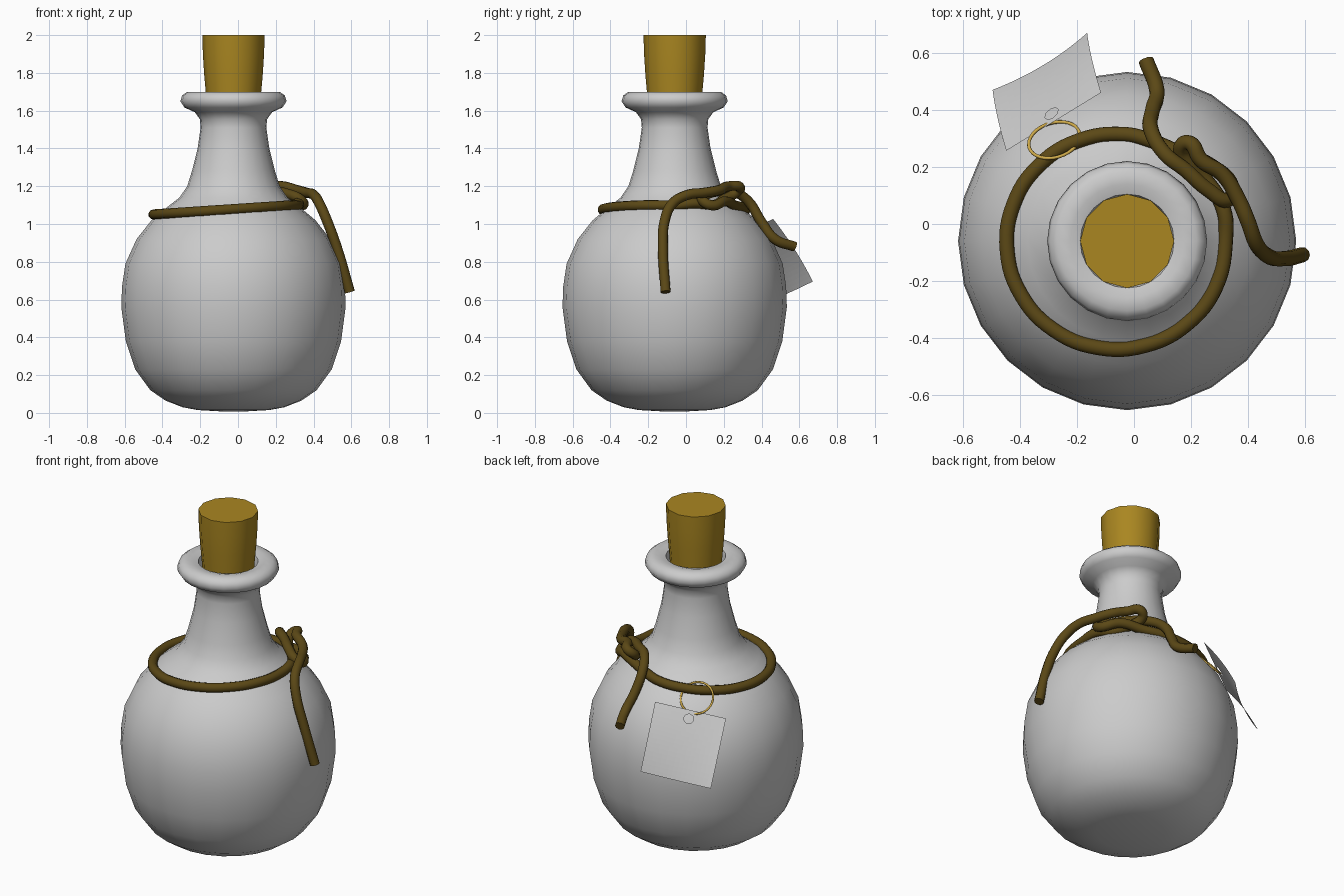
import bpy, bmesh, math
from mathutils import Vector

if "Cube" in bpy.data.objects:
    bpy.data.objects.remove(bpy.data.objects["Cube"])

CX, CY = -0.024, -0.06   # bottle axis


def material(name, col):
    m = bpy.data.materials.new(name)
    m.diffuse_color = (*col, 1)
    m.use_nodes = True
    m.node_tree.nodes["Principled BSDF"].inputs["Base Color"].default_value = m.diffuse_color
    return m


def finish(bm, name, mat=None, smooth=None):
    me = bpy.data.meshes.new(name)
    bm.to_mesh(me)
    bm.free()
    ob = bpy.data.objects.new(name, me)
    bpy.context.collection.objects.link(ob)
    if mat:
        me.materials.append(mat)
    if smooth:
        bpy.ops.object.select_all(action='DESELECT')
        ob.select_set(True)
        bpy.context.view_layer.objects.active = ob
        bpy.ops.object.shade_smooth_by_angle(angle=math.radians(smooth))
    return ob


def lathe(name, profile, sides, mat=None, smooth=45):
    """Revolve (radius, z) points; first and last points are closed with caps."""
    bm = bmesh.new()
    rings = []
    for r, z in profile:
        rings.append([bm.verts.new((CX + r * math.cos(2 * math.pi * i / sides),
                                    CY + r * math.sin(2 * math.pi * i / sides), z))
                      for i in range(sides)])
    for a, b in zip(rings, rings[1:]):
        for i in range(sides):
            j = (i + 1) % sides
            bm.faces.new((a[i], a[j], b[j], b[i]))
    bm.faces.new(rings[0][::-1])
    bm.faces.new(rings[-1])
    bmesh.ops.recalc_face_normals(bm, faces=bm.faces)
    return finish(bm, name, mat, smooth)


cork_mat = material("cork", (0.40, 0.24, 0.015))
rope_mat = material("rope", (0.105, 0.065, 0.008))
gold_mat = material("gold", (0.65, 0.42, 0.07))

# Bottle: outer wall up to the lip, then a thin inner wall back down
outer = [(0.05, 0.007), (0.19, 0.015), (0.27, 0.03), (0.36, 0.065), (0.44, 0.12),
         (0.52, 0.23), (0.57, 0.38), (0.594, 0.56), (0.590, 0.67), (0.572, 0.79),
         (0.513, 0.92), (0.434, 1.02), (0.35, 1.09), (0.286, 1.14), (0.245, 1.20),
         (0.220, 1.28), (0.190, 1.40), (0.174, 1.51), (0.178, 1.555), (0.205, 1.592),
         (0.26, 1.617), (0.281, 1.65), (0.272, 1.68), (0.245, 1.70), (0.20, 1.70),
         (0.165, 1.69)]
inner = [(0.155, 1.65), (0.155, 1.51), (0.172, 1.40), (0.203, 1.28), (0.27, 1.13),
         (0.425, 1.005), (0.50, 0.91), (0.558, 0.785), (0.58, 0.56), (0.556, 0.38),
         (0.507, 0.24), (0.43, 0.135), (0.27, 0.046), (0.05, 0.025)]
lathe("bottle", outer + inner, 24, smooth=60)

# Cork stopper
lathe("cork", [(0.128, 1.46), (0.138, 1.58), (0.147, 1.70), (0.155, 1.79),
               (0.162, 1.90), (0.165, 2.0)], 12, cork_mat, 40)

# Rope: hanging back end, knot, loop round the shoulder, knot, hanging side end
loop = []
for deg in range(85, 341, 25):
    a = math.radians(deg)
    x, y = -0.062 + 0.385 * math.cos(a), -0.062 + 0.378 * math.sin(a)
    loop.append((x, y, 1.08 + 0.066 * x))
path = [(0.042, 0.575, 0.88), (0.08, 0.47, 0.92), (0.065, 0.40, 1.01), (0.06, 0.33, 1.12),
        (0.11, 0.245, 1.175), (0.18, 0.19, 1.175), (0.26, 0.12, 1.16), (0.33, 0.085, 1.13),
        (0.345, 0.13, 1.10), (0.27, 0.205, 1.12), (0.15, 0.255, 1.10), (0.06, 0.292, 1.09)]
path += loop
path += [(0.322, -0.05, 1.10), (0.315, 0.05, 1.11), (0.26, 0.145, 1.10), (0.20, 0.20, 1.13),
         (0.165, 0.27, 1.17), (0.195, 0.285, 1.195), (0.235, 0.225, 1.20), (0.31, 0.175, 1.18),
         (0.365, 0.09, 1.165), (0.40, 0.01, 1.155), (0.43, -0.07, 1.11),
         (0.47, -0.112, 1.02), (0.525, -0.122, 0.87), (0.592, -0.108, 0.64)]
cu = bpy.data.curves.new("rope", 'CURVE')
cu.dimensions = '3D'
cu.bevel_depth = 0.027
cu.bevel_resolution = 3
cu.resolution_u = 6
cu.use_fill_caps = True
sp = cu.splines.new('BEZIER')
sp.bezier_points.add(len(path) - 1)
for p, co in zip(sp.bezier_points, path):
    p.co = co
    p.handle_left_type = p.handle_right_type = 'AUTO'
cu.materials.append(rope_mat)
rope = bpy.data.objects.new("rope", cu)
bpy.context.collection.objects.link(rope)
bpy.ops.object.select_all(action='DESELECT')
rope.select_set(True)
bpy.context.view_layer.objects.active = rope
bpy.ops.object.convert(target='MESH')
bpy.ops.object.shade_smooth_by_angle(angle=math.radians(60))

# Metal ring joining rope and tag, lying along the shoulder
normal = Vector((-0.22, 0.72, 0.66)).normalized()
bpy.ops.mesh.primitive_torus_add(major_radius=0.092, minor_radius=0.006,
                                 major_segments=32, minor_segments=8,
                                 location=(-0.28, 0.295, 1.03),
                                 rotation=normal.to_track_quat('Z', 'Y').to_euler())
ring = bpy.context.object
ring.name = "ring"
ring.data.materials.append(gold_mat)
bpy.ops.object.shade_smooth_by_angle(angle=math.radians(60))

# Tag: slightly bowed square sheet with a round hole near its top edge
top_l, top_r = Vector((-0.453, 0.263, 0.94)), Vector((-0.12, 0.467, 1.03))
bot_l, bot_r = Vector((-0.49, 0.463, 0.60)), Vector((-0.158, 0.663, 0.69))
tag_n = (top_r - top_l).cross(bot_l - top_l).normalized()
if tag_n.y < 0:
    tag_n = -tag_n
N = 16


def on_tag(u, v):
    p = top_l.lerp(top_r, u).lerp(bot_l.lerp(bot_r, u), v)
    bow = 0.02 * (2 * u - 1) ** 2 * v + 0.012 * (1 - (2 * v - 1) ** 2)
    return p + tag_n * (bow - 0.008)


bm = bmesh.new()
grid = {}
hu, hv, hr = 8, 2, 0.07
for i in range(N + 1):
    for j in range(N + 1):
        u, v = i / N, j / N
        d = Vector((i - hu, j - hv))
        if max(abs(d.x), abs(d.y)) == 1:      # snap hole border to a circle
            d = d.normalized() * hr
            u, v = hu / N + d.x, hv / N + d.y
        grid[i, j] = bm.verts.new(on_tag(u, v))
for i in range(N):
    for j in range(N):
        if i in (hu - 1, hu) and j in (hv - 1, hv):
            continue
        bm.faces.new((grid[i, j], grid[i, j + 1], grid[i + 1, j + 1], grid[i + 1, j]))
bm.verts.remove(grid[hu, hv])
finish(bm, "tag")
